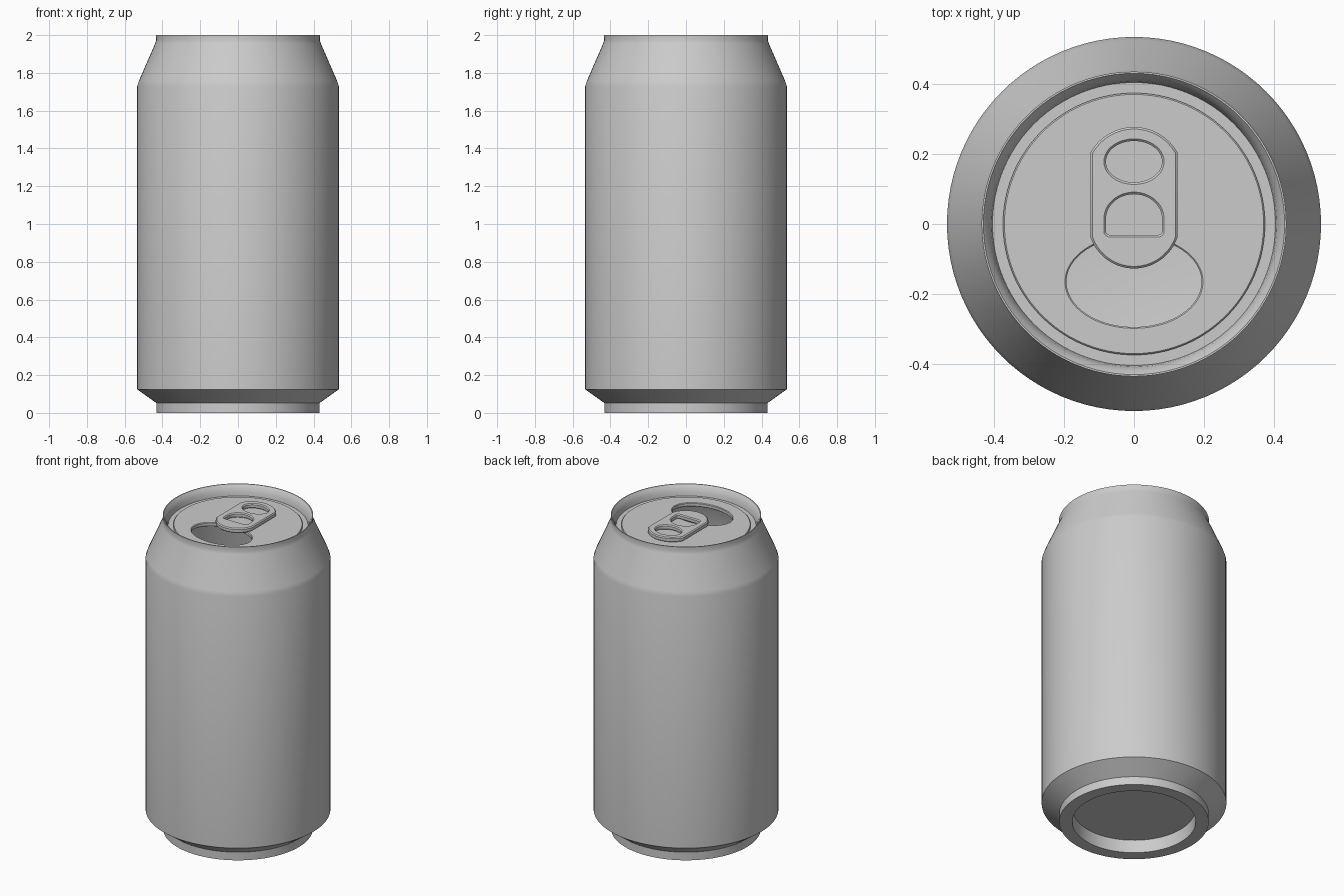
import bpy, bmesh, math
from math import sin, cos, pi, radians

if "Cube" in bpy.data.objects:
    bpy.data.objects.remove(bpy.data.objects["Cube"])

metal = bpy.data.materials.new("brushed_grey_metal")
metal.diffuse_color = (0.6, 0.6, 0.6, 1)
metal.use_nodes = True
metal.node_tree.nodes["Principled BSDF"].inputs["Base Color"].default_value = metal.diffuse_color


def finish(obj):
    obj.data.materials.clear()
    obj.data.materials.append(metal)
    bpy.ops.object.select_all(action='DESELECT')
    obj.select_set(True)
    bpy.context.view_layer.objects.active = obj
    bpy.ops.object.shade_smooth_by_angle(angle=radians(30))


def lathe(name, profile, steps=96):
    bm = bmesh.new()
    vs = [bm.verts.new((r, 0, z)) for r, z in profile]
    es = [bm.edges.new(p) for p in zip(vs, vs[1:])]
    bmesh.ops.spin(bm, geom=vs + es, cent=(0, 0, 0), axis=(0, 0, 1),
                   angle=2 * pi, steps=steps, use_duplicate=False)
    bmesh.ops.remove_doubles(bm, verts=bm.verts, dist=1e-5)
    bmesh.ops.recalc_face_normals(bm, faces=bm.faces)
    me = bpy.data.meshes.new(name)
    bm.to_mesh(me)
    bm.free()
    obj = bpy.data.objects.new(name, me)
    bpy.context.collection.objects.link(obj)
    finish(obj)


def arc(cx, cy, rx, ry, a0, a1, n):
    """Points on an elliptical arc, angles in degrees."""
    return [(cx + rx * cos(radians(a0 + (a1 - a0) * i / n)),
             cy + ry * sin(radians(a0 + (a1 - a0) * i / n))) for i in range(n + 1)]


def ellipse(cx, cy, rx, ry, n=64):
    return arc(cx, cy, rx, ry, 0, 360, n)[:-1]


def plate(name, outlines, z0, z1, bevel):
    """Flat chamfered plate; outlines after the first are holes."""
    cu = bpy.data.curves.new(name + "_outline", 'CURVE')
    cu.dimensions = '2D'
    cu.fill_mode = 'BOTH'
    cu.extrude = (z1 - z0) / 2 - bevel
    cu.bevel_depth = bevel
    cu.bevel_resolution = 0
    cu.offset = -bevel
    for pts in outlines:
        sp = cu.splines.new('POLY')
        sp.points.add(len(pts) - 1)
        for p, (x, y) in zip(sp.points, pts):
            p.co = (x, y, 0, 1)
        sp.use_cyclic_u = True
    tmp = bpy.data.objects.new(name + "_tmp", cu)
    bpy.context.collection.objects.link(tmp)
    dg = bpy.context.evaluated_depsgraph_get()
    me = bpy.data.meshes.new_from_object(tmp.evaluated_get(dg))
    bpy.data.objects.remove(tmp)
    bm = bmesh.new()
    bm.from_mesh(me)
    bmesh.ops.remove_doubles(bm, verts=bm.verts, dist=1e-5)
    bmesh.ops.recalc_face_normals(bm, faces=bm.faces)
    bm.to_mesh(me)
    bm.free()
    me.name = name
    obj = bpy.data.objects.new(name, me)
    obj.location.z = (z0 + z1) / 2
    bpy.context.collection.objects.link(obj)
    finish(obj)


# Hollow can body: recessed base, outer wall, rim, lid ledge, inner wall
lathe("can_body", [
    (0, 0.08), (0.352, 0.08), (0.357, 0), (0.432, 0), (0.432, 0.052),
    (0.534, 0.125), (0.534, 1.73), (0.525, 1.757), (0.439, 1.955),
    (0.434, 1.972), (0.435, 2.0), (0.430, 2.0), (0.418, 1.985),
    (0.408, 1.96), (0.404, 1.935), (0.36, 1.935), (0.36, 1.92),
    (0.42, 1.92), (0.515, 1.72), (0.515, 0.14), (0.40, 0.10), (0, 0.10)])

# Raised lid panel with the drinking opening
plate("lid_panel", [ellipse(0, 0, 0.374, 0.374, 96),
                    ellipse(0, -0.165, 0.193, 0.129)], 1.92, 1.945, 0.004)

# Pull tab: rounded ends, an oval finger hole and a D-shaped hole
half = 0.124
r_top, r_bot = 0.142, 0.131
a_top = math.degrees(math.asin(half / r_top))
a_bot = math.degrees(math.asin(half / r_bot))
outline = (arc(0, 0.277 - r_top, r_top, r_top, 90 - a_top, 90 + a_top, 28)
           + arc(0, -0.127 + r_bot, r_bot, r_bot, 270 - a_bot, 270 + a_bot, 28))
d_hole = (arc(0, 0.015, 0.08, 0.07, 0, 180, 32)
          + arc(-0.07, -0.021, 0.01, 0.01, 180, 270, 4)
          + arc(0.07, -0.021, 0.01, 0.01, 270, 360, 4))
plate("pull_tab", [outline, ellipse(0, 0.178, 0.08, 0.059), d_hole],
      1.944, 1.974, 0.006)
